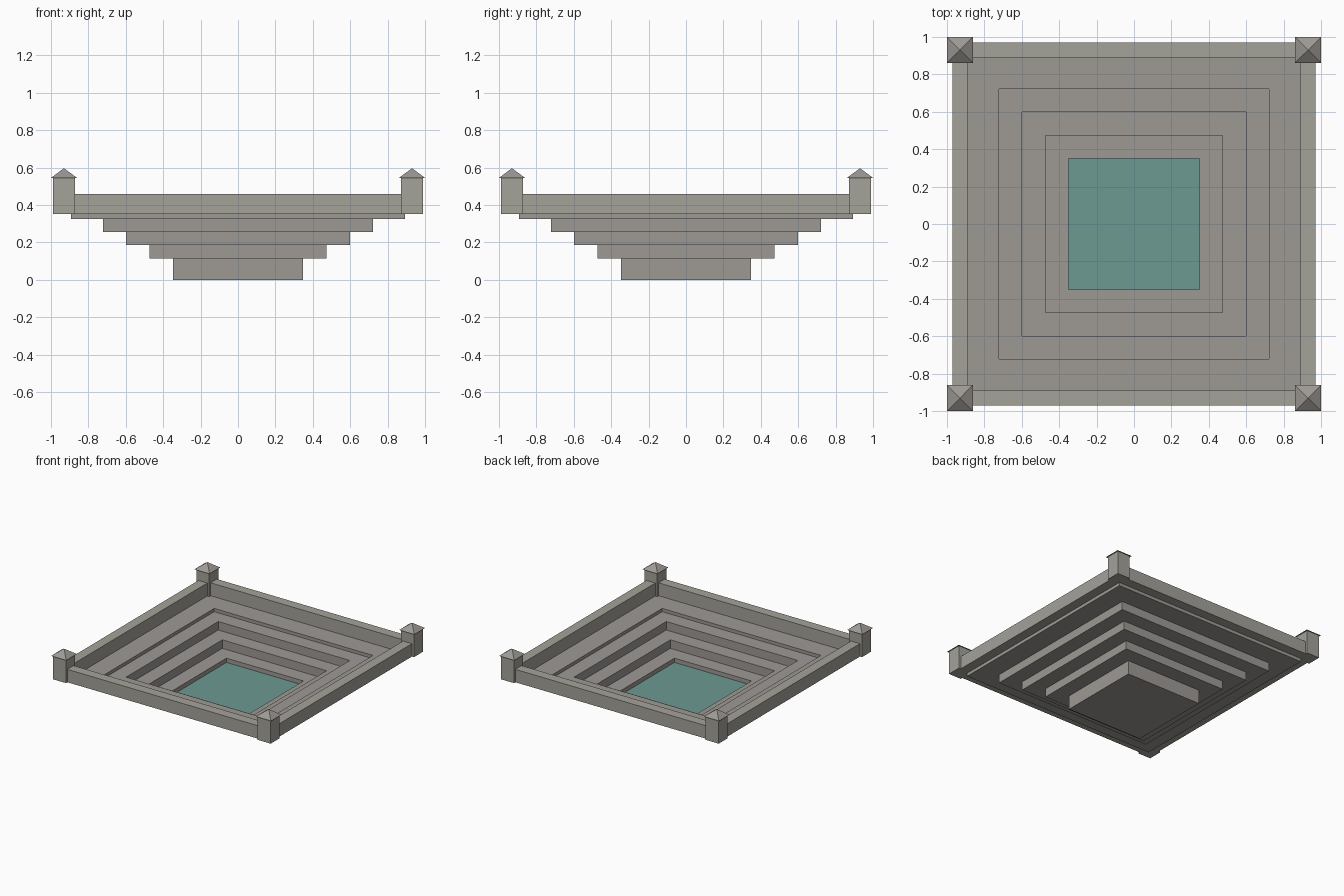
import bpy, bmesh

if "Cube" in bpy.data.objects:
    bpy.data.objects.remove(bpy.data.objects["Cube"])


def material(name, rgb):
    m = bpy.data.materials.new(name)
    m.diffuse_color = (*rgb, 1)
    m.use_nodes = True
    m.node_tree.nodes["Principled BSDF"].inputs["Base Color"].default_value = m.diffuse_color
    return m


stone = material("stone", (0.34, 0.32, 0.30))
pale_stone = material("pale_stone", (0.37, 0.36, 0.32))
water_mat = material("water", (0.15, 0.32, 0.29))


def finish(name, bm, mat):
    bmesh.ops.recalc_face_normals(bm, faces=bm.faces)
    mesh = bpy.data.meshes.new(name)
    bm.to_mesh(mesh)
    bm.free()
    mesh.materials.append(mat)
    ob = bpy.data.objects.new(name, mesh)
    bpy.context.collection.objects.link(ob)
    return ob


def loop(bm, h, z, cx=0, cy=0):
    return [bm.verts.new((cx + sx * h, cy + sy * h, z))
            for sx, sy in ((-1, -1), (1, -1), (1, 1), (-1, 1))]


def bridge(bm, a, b):
    for i in range(4):
        j = (i + 1) % 4
        bm.faces.new((a[i], a[j], b[j], b[i]))


def ring(name, inner, outer, z0, z1, mat):
    """Square frame with a rectangular cross-section."""
    bm = bmesh.new()
    ls = [loop(bm, h, z) for h, z in
          ((outer, z0), (outer, z1), (inner, z1), (inner, z0))]
    for i in range(4):
        bridge(bm, ls[i], ls[(i + 1) % 4])
    return finish(name, bm, mat)


def block(name, half, z0, z1, mat, cx=0, cy=0):
    bm = bmesh.new()
    a, b = loop(bm, half, z0, cx, cy), loop(bm, half, z1, cx, cy)
    bridge(bm, a, b)
    bm.faces.new(a)
    bm.faces.new(b)
    return finish(name, bm, mat)


def pyramid(name, half, z0, z1, mat, cx, cy):
    bm = bmesh.new()
    a = loop(bm, half, z0, cx, cy)
    tip = bm.verts.new((cx, cy, z1))
    bm.faces.new(a)
    for i in range(4):
        bm.faces.new((a[i], a[(i + 1) % 4], tip))
    return finish(name, bm, mat)


# pool base and water
block("pool_base", 0.347, 0, 0.115, stone)
block("water", 0.35, 0.115, 0.15, water_mat)

# terraces stepping up and outward
edges = (0.35, 0.474, 0.598, 0.722)
for i in range(3):
    z = 0.115 + i * 0.07
    ring(f"step_{i + 1}", edges[i], edges[i + 1], z, z + 0.07, stone)
ring("walkway", 0.722, 0.892, 0.325, 0.352, stone)

# parapet wall
ring("parapet", 0.89, 0.971, 0.352, 0.458, pale_stone)

# corner posts with pyramid caps
for n, (sx, sy) in enumerate(((-1, -1), (1, -1), (1, 1), (-1, 1)), 1):
    x, y = sx * 0.9305, sy * 0.9305
    block(f"corner_post_{n}", 0.0585, 0.352, 0.545, pale_stone, x, y)
    pyramid(f"post_cap_{n}", 0.0695, 0.545, 0.597, stone, x, y)
